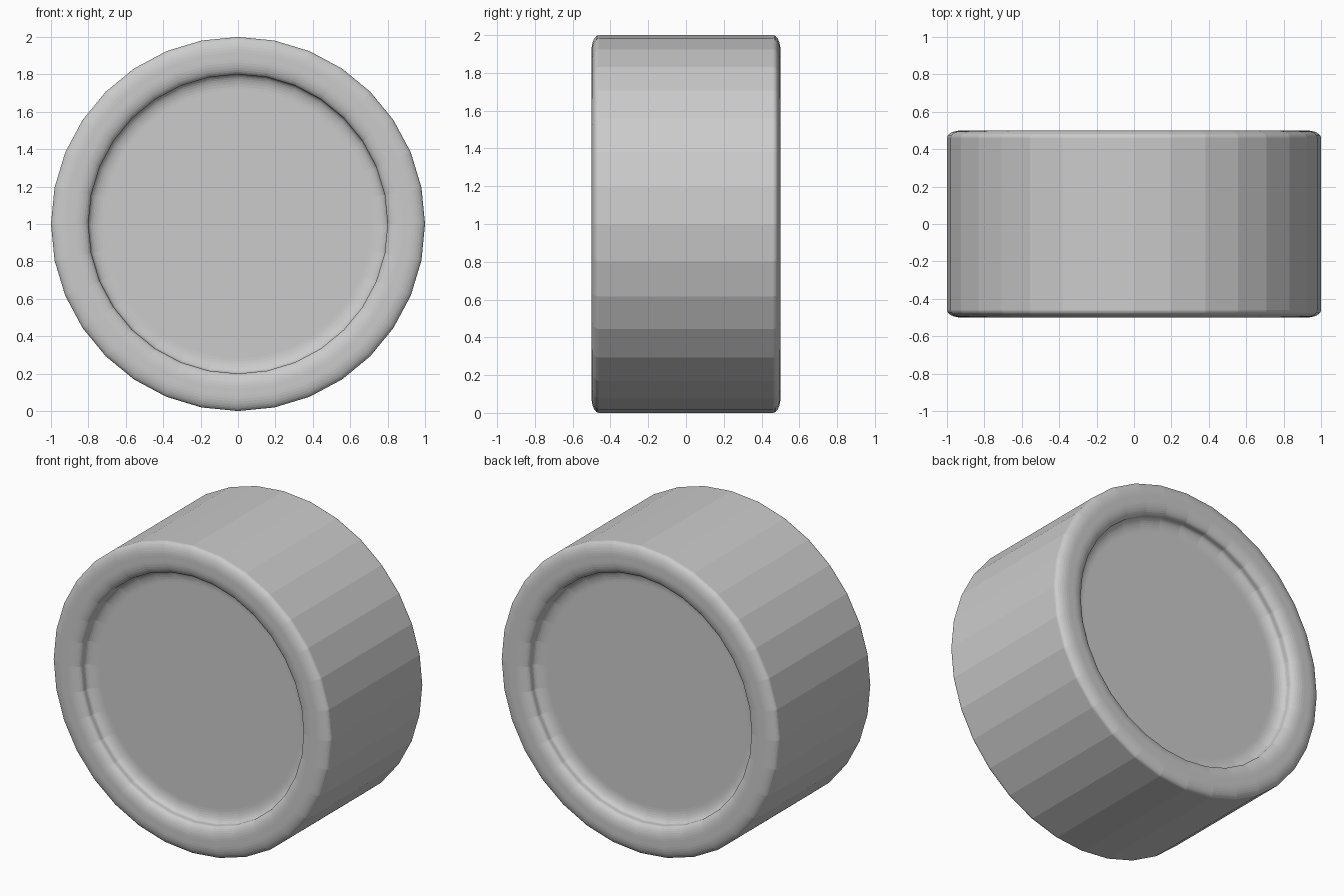
import bpy, bmesh, math

if "Cube" in bpy.data.objects:
    bpy.data.objects.remove(bpy.data.objects["Cube"])

SIDES = 32
BEVEL_R, BEVEL_Y = 0.08, 0.04   # roundings are squashed along the axis
DEPTH = 0.10                    # recess depth of both end faces
STEPS = 8


def arc(cr, cy, start, end):
    """Quarter ellipse around (radius, axial) centre, angles in degrees."""
    pts = []
    for i in range(STEPS + 1):
        a = math.radians(start + (end - start) * i / STEPS)
        pts.append((cr + BEVEL_R * math.cos(a), cy + BEVEL_Y * math.sin(a)))
    return pts


# Half profile: outer shoulder, inner lip, then fillet to the recessed face
half = arc(1 - BEVEL_R, 0.5 - BEVEL_Y, 0, 90)
half += arc(0.8 + BEVEL_R, 0.5 - BEVEL_Y, 90, 180)
half += arc(0.8 - BEVEL_R, 0.5 - DEPTH + BEVEL_Y, 0, -90)
profile = [(r, -y) for r, y in reversed(half)] + half

# Revolve the profile around the y axis
bm = bmesh.new()
rings = []
for r, y in profile:
    rings.append([bm.verts.new((r * math.cos(2 * math.pi * k / SIDES), y,
                                1 + r * math.sin(2 * math.pi * k / SIDES)))
                  for k in range(SIDES)])
for a, b in zip(rings, rings[1:]):
    for k in range(SIDES):
        n = (k + 1) % SIDES
        bm.faces.new((a[k], a[n], b[n], b[k]))

# Flat recessed discs on both ends
bm.faces.new(rings[0])
bm.faces.new(rings[-1])
bmesh.ops.recalc_face_normals(bm, faces=bm.faces)

mesh = bpy.data.meshes.new("drum")
bm.to_mesh(mesh)
bm.free()
drum = bpy.data.objects.new("drum", mesh)
bpy.context.collection.objects.link(drum)
